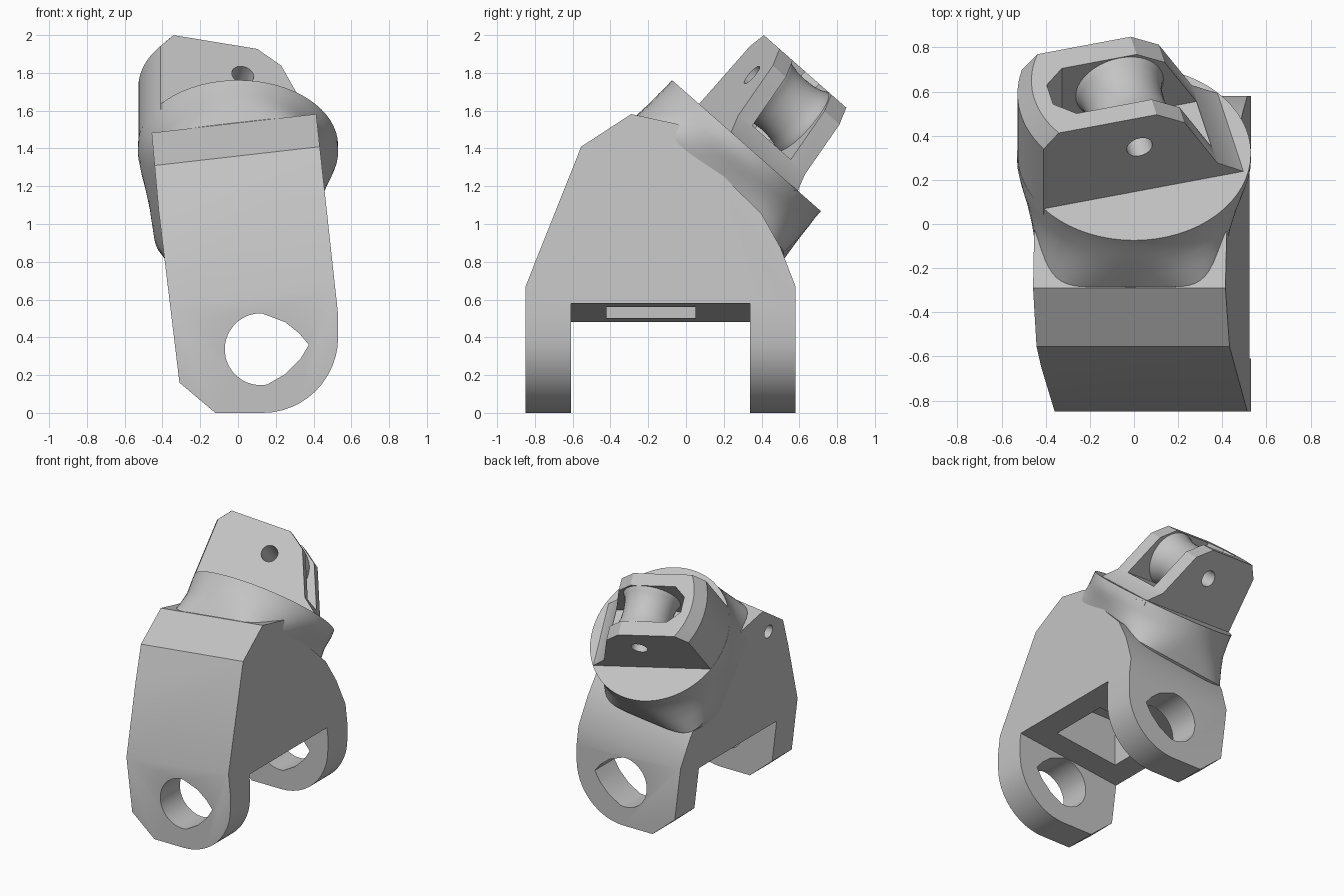
import bpy, bmesh
from math import sin, cos, asin, radians, degrees, copysign
from mathutils import Vector

cube = bpy.data.objects.get("Cube")
if cube:
    bpy.data.objects.remove(cube, do_unlink=True)

grey = bpy.data.materials.new("plain_grey")
grey.use_nodes = True
grey.diffuse_color = (0.55, 0.55, 0.55, 1)
grey.node_tree.nodes["Principled BSDF"].inputs["Base Color"].default_value = grey.diffuse_color

X, Y, Z = Vector((1, 0, 0)), Vector((0, 1, 0)), Vector((0, 0, 1))
ZERO = Vector((0, 0, 0))
SKEW = X + Z * 0.114          # the body rises slightly toward its left

# Tilted frame of the collar, and the head frame twisted about its axis
CENTRE = Vector((0, 0.32, 1.415))
AXIS = Vector((0, 0.66, 0.75)).normalized()
UP = Vector((0, -AXIS.z, AXIS.y))
TWIST = radians(14)
U = X * cos(TWIST) - UP * sin(TWIST)
V = X * sin(TWIST) + UP * cos(TWIST)


def loft(name, rings):
    """Solid skinned through rings of equal point count."""
    bm = bmesh.new()
    loops = [[bm.verts.new(p) for p in ring] for ring in rings]
    n = len(loops[0])
    for a, b in zip(loops, loops[1:]):
        for i in range(n):
            j = (i + 1) % n
            bm.faces.new((a[i], a[j], b[j], b[i]))
    bm.faces.new(loops[0])
    bm.faces.new(loops[-1])
    bmesh.ops.recalc_face_normals(bm, faces=bm.faces)
    mesh = bpy.data.meshes.new(name)
    bm.to_mesh(mesh)
    bm.free()
    mesh.materials.append(grey)
    ob = bpy.data.objects.new(name, mesh)
    bpy.context.collection.objects.link(ob)
    return ob


def prism(name, outline, start, end, i, j, k, origin=ZERO):
    """Outline in the i-j plane, extruded along k from start to end."""
    return loft(name, [[origin + i * p + j * q + k * d for p, q in outline]
                       for d in (start, end)])


def arc(cx, cy, r, a, b, steps):
    return [(cx + r * cos(radians(a + (b - a) * s / steps)),
             cy + r * sin(radians(a + (b - a) * s / steps))) for s in range(steps + 1)]


def circle(cx, cy, r, n=32):
    return arc(cx, cy, r, 0, 360, n)[:-1]


def squared_circle(power, n=64):
    """Unit circle that grows squarer with the power."""
    return [tuple(copysign(abs(c) ** (2 / power), c) for c in p) for p in circle(0, 0, 1, n)]


def combine(ob, tool, operation, keep=False):
    mod = ob.modifiers.new("cut", 'BOOLEAN')
    mod.operation = operation
    mod.solver = 'EXACT'
    mod.object = tool
    bpy.context.view_layer.objects.active = ob
    bpy.ops.object.modifier_apply(modifier=mod.name)
    if not keep:
        bpy.data.objects.remove(tool, do_unlink=True)


# Bracket body: skewed side outline crossed with the front outline
side = [(-0.85, -0.3), (0.58, -0.3), (0.58, 0.66), (0.5, 0.87), (0.4, 1.05),
        (0.1, 1.35), (-0.04, 1.53), (-0.29, 1.585), (-0.555, 1.41), (-0.85, 0.66)]
front = [(-0.31, 0.16), (-0.12, 0)] + arc(0.13, 0.4, 0.4, -90, 0, 12) + [
    (0.53, 0.52), (0.41, 1.62), (-0.47, 1.62), (-0.42, 1.07)]
body = prism("bracket_body", side, -1, 1, Y, Z, SKEW, Z * -0.05)
combine(body, prism("front_shape", front, -1, 1, X, Z, Y), 'INTERSECT')

# Sloped channel between the legs, with a recess in its roof
channel = [(-0.7, -0.2), (0.7, -0.2), (0.7, 0.6), (-0.7, 0.44)]
combine(body, prism("channel", channel, -0.61, 0.34, X, Z, Y), 'DIFFERENCE')
recess = [(-0.18, 0.4), (0.35, 0.4), (0.35, 0.85), (-0.18, 0.85)]
combine(body, prism("recess", recess, -0.42, 0.05, X, Z, Y), 'DIFFERENCE')

# Pointed holes through both legs, blind hole in the right side
teardrop = arc(0.12, 0.337, 0.19, 88, 280, 28) + [
    (0.25, 0.205), (0.33, 0.285), (0.375, 0.36), (0.325, 0.42), (0.25, 0.48)]
combine(body, prism("leg_hole", teardrop, -1, 1, X, Z, Y), 'DIFFERENCE')
combine(body, prism("side_hole", circle(-0.38, 1.285, 0.05, 20), -0.7, -0.2, Y, Z, X),
        'DIFFERENCE')

# Round collar blending into the squarer, skewed body
# (distance along axis, half width, half height, squareness, share of skew)
levels = [(0, 0.53, 0.525, 2, 0), (-0.045, 0.53, 0.525, 2, 0), (-0.1, 0.515, 0.53, 2.1, 0.2),
          (-0.15, 0.495, 0.532, 2.3, 0.4), (-0.22, 0.465, 0.534, 3, 0.7),
          (-0.31, 0.435, 0.535, 5, 1), (-0.5, 0.38, 0.4, 5, 1)]
collar = loft("collar", [[CENTRE + X * (p * rx - 0.015 * t) + UP * q * ry + AXIS * w
                          + Z * 0.114 * p * rx * t for p, q in squared_circle(power)]
                         for w, rx, ry, power, t in levels])

# Head: round block with two flats and a bevelled rim
BACK, FRONT, PIN_U, PIN_W = 0.26, 0.225, -0.03, 0.3


def flatted(r):
    a, b = degrees(asin(BACK / r)), degrees(asin(FRONT / r))
    return arc(0, 0, r, -a, b, 14) + arc(0, 0, r, 180 - b, 180 + a, 14)


head = loft("head", [[CENTRE + U * p + V * q + AXIS * w for p, q in flatted(r)]
                     for w, r in ((-0.04, 0.528), (0.41, 0.528), (0.5, 0.465))])
trim = [(-0.6, -0.1), (0.6, -0.1), (0.455, 0), (0.334, 0.09), (0.18, 0.41),
        (0.035, 0.51), (-0.1, 0.6), (-0.6, 0.6)]
combine(head, prism("head_trim", trim, -1, 1, U, AXIS, V, CENTRE), 'INTERSECT')

# Slot open at the top and at the left side
slot = [(0.8, -0.15), (0.8, 0.13), (-0.3, 0.13), (-0.39, 0.05), (-0.39, -0.07), (-0.3, -0.15)]
combine(head, prism("slot", slot, 0.1, 0.8, U, V, AXIS, CENTRE), 'DIFFERENCE')

# Waisted spool across the slot
spool_rings = [(-0.17, 0.205), (-0.15, 0.205), (-0.12, 0.19), (-0.07, 0.179), (-0.01, 0.175),
               (0.05, 0.179), (0.1, 0.19), (0.13, 0.205), (0.15, 0.205)]
spool = loft("spool", [[CENTRE + U * p + AXIS * q + V * d
                        for p, q in circle(PIN_U, PIN_W - 0.008, r, 40)]
                       for d, r in spool_rings])

# Pin bore through cheeks and spool
bore = prism("bore", circle(PIN_U, PIN_W, 0.06, 24), -1, 1, U, AXIS, V, CENTRE)
combine(head, bore, 'DIFFERENCE', keep=True)
combine(spool, bore, 'DIFFERENCE')

# Smooth shading with sharp edges kept
bpy.ops.object.select_all(action='DESELECT')
for ob in (body, collar, head, spool):
    ob.select_set(True)
bpy.context.view_layer.objects.active = body
bpy.ops.object.shade_smooth_by_angle(angle=radians(28))
